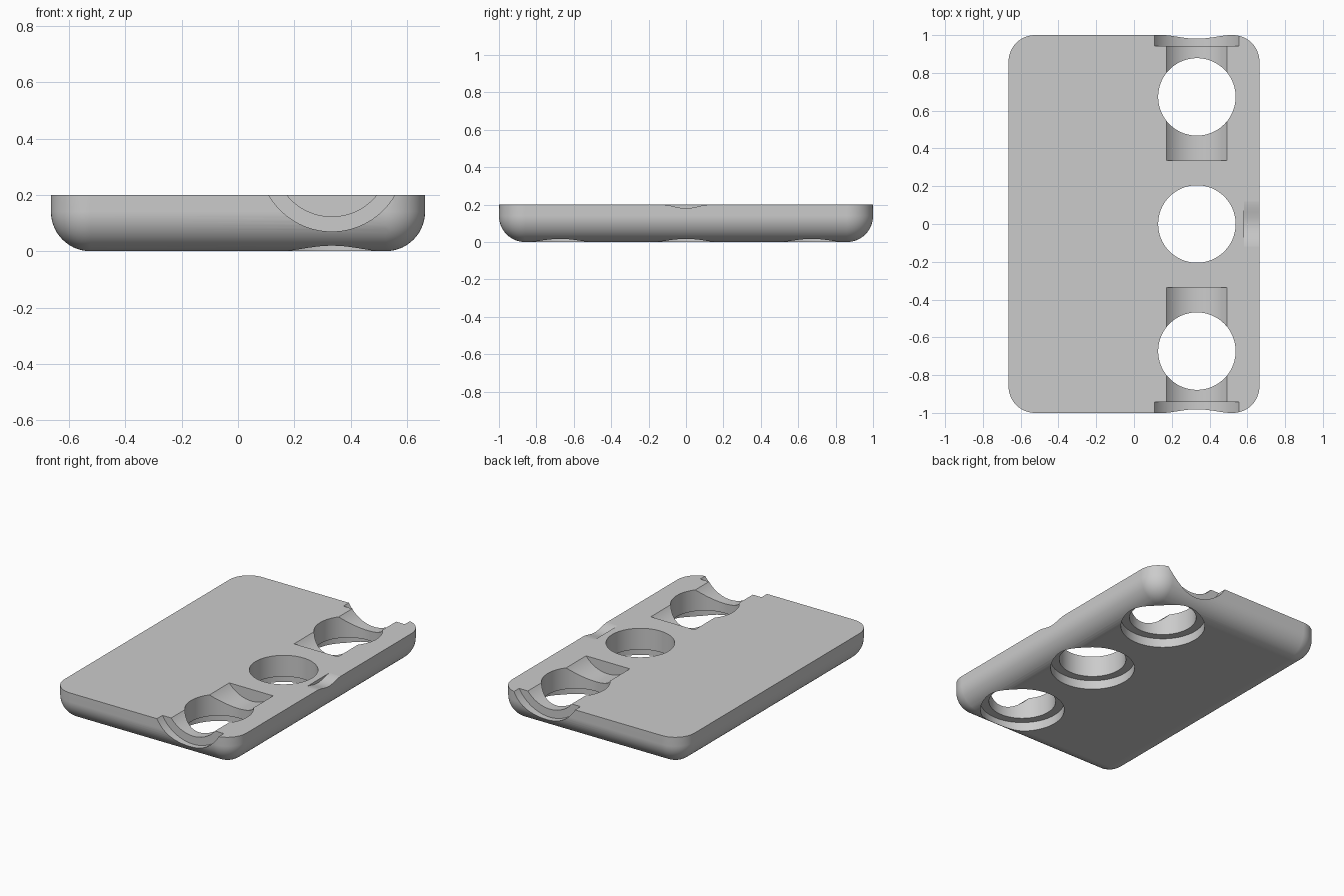
import bpy, bmesh, math
from mathutils import Matrix

if "Cube" in bpy.data.objects:
    bpy.data.objects.remove(bpy.data.objects["Cube"])

HALF_X, HALF_Y, HEIGHT, ROUND = 0.664, 1.0, 0.2, 0.14
HOLE_X, HOLE_Y = 0.333, 0.673
BORE, FLANGE = 0.205, 0.258
GROOVE_Z = 0.328


def make_object(name, bm):
    bmesh.ops.recalc_face_normals(bm, faces=bm.faces)
    mesh = bpy.data.meshes.new(name)
    bm.to_mesh(mesh)
    bm.free()
    obj = bpy.data.objects.new(name, mesh)
    bpy.context.collection.objects.link(obj)
    return obj


def cylinder(name, radius, length, centre, along_y=False):
    bm = bmesh.new()
    turn = Matrix.Rotation(math.pi / 2, 4, 'X') if along_y else Matrix()
    bmesh.ops.create_cone(bm, cap_ends=True, segments=96, radius1=radius,
                          radius2=radius, depth=length,
                          matrix=Matrix.Translation(centre) @ turn)
    return make_object(name, bm)


def cut(target, cutter):
    cutter.hide_render = True
    mod = target.modifiers.new("cut", 'BOOLEAN')
    mod.operation = 'DIFFERENCE'
    mod.solver = 'EXACT'
    mod.object = cutter
    bpy.context.view_layer.objects.active = target
    bpy.ops.object.modifier_apply(modifier=mod.name)
    bpy.data.objects.remove(cutter)


# Slab with rounded corners and a rounded bottom rim
bm = bmesh.new()
bmesh.ops.create_cube(bm, size=1, matrix=Matrix.Translation((0, 0, HEIGHT / 2))
                      @ Matrix.Diagonal((2 * HALF_X, 2 * HALF_Y, HEIGHT, 1)))
rim = [e for e in bm.edges if min(v.co.z for v in e.verts) < 0.01]
bmesh.ops.bevel(bm, geom=rim, offset=ROUND, offset_type='OFFSET', segments=14,
                profile=0.5, affect='EDGES', clamp_overlap=False)
slab = make_object("slab", bm)

# Three through holes, each with a wider recess underneath
for y in (-HOLE_Y, 0, HOLE_Y):
    cut(slab, cylinder("hole_cutter", BORE, 1, (HOLE_X, y, 0)))
    cut(slab, cylinder("recess_cutter", FLANGE, 0.26, (HOLE_X, y, -0.07)))

# Round-bottomed grooves at both ends, widening at the outer edge
for side in (-1, 1):
    for name, radius, inner in (("groove_cutter", BORE, 0.337),
                                ("flange_cutter", FLANGE, 0.943)):
        length = 1.1 - inner
        cut(slab, cylinder(name, radius, length,
                           (HOLE_X, side * (inner + length / 2), GROOVE_Z), True))

# Shallow soft-edged thumb notch on the left edge
bm = bmesh.new()
STEPS, NOTCH_HALF, NOTCH_DEPTH = 24, 0.13, 0.02
profile = [(-NOTCH_HALF, 0.3)]
for i in range(STEPS + 1):
    t = 2 * i / STEPS - 1
    dip = NOTCH_DEPTH * (1 + math.cos(math.pi * t)) / 2
    profile.append((t * NOTCH_HALF, HEIGHT + 0.0003 - dip))
profile.append((NOTCH_HALF, 0.3))
face = bm.faces.new([bm.verts.new((0.582, y, z)) for y, z in profile])
grown = bmesh.ops.extrude_face_region(bm, geom=[face])
for v in grown["geom"]:
    if isinstance(v, bmesh.types.BMVert):
        v.co.x += 0.2
cut(slab, make_object("notch_cutter", bm))

# Colour and shading
grey = bpy.data.materials.new("light grey")
grey.use_nodes = True
colour = (0.6, 0.6, 0.6, 1)
grey.diffuse_color = colour
grey.node_tree.nodes["Principled BSDF"].inputs["Base Color"].default_value = colour
slab.data.materials.clear()
slab.data.materials.append(grey)

bpy.ops.object.select_all(action='DESELECT')
slab.select_set(True)
bpy.context.view_layer.objects.active = slab
bpy.ops.object.shade_smooth_by_angle(angle=math.radians(25))
weighted = slab.modifiers.new("weighted normals", 'WEIGHTED_NORMAL')
weighted.keep_sharp = True
